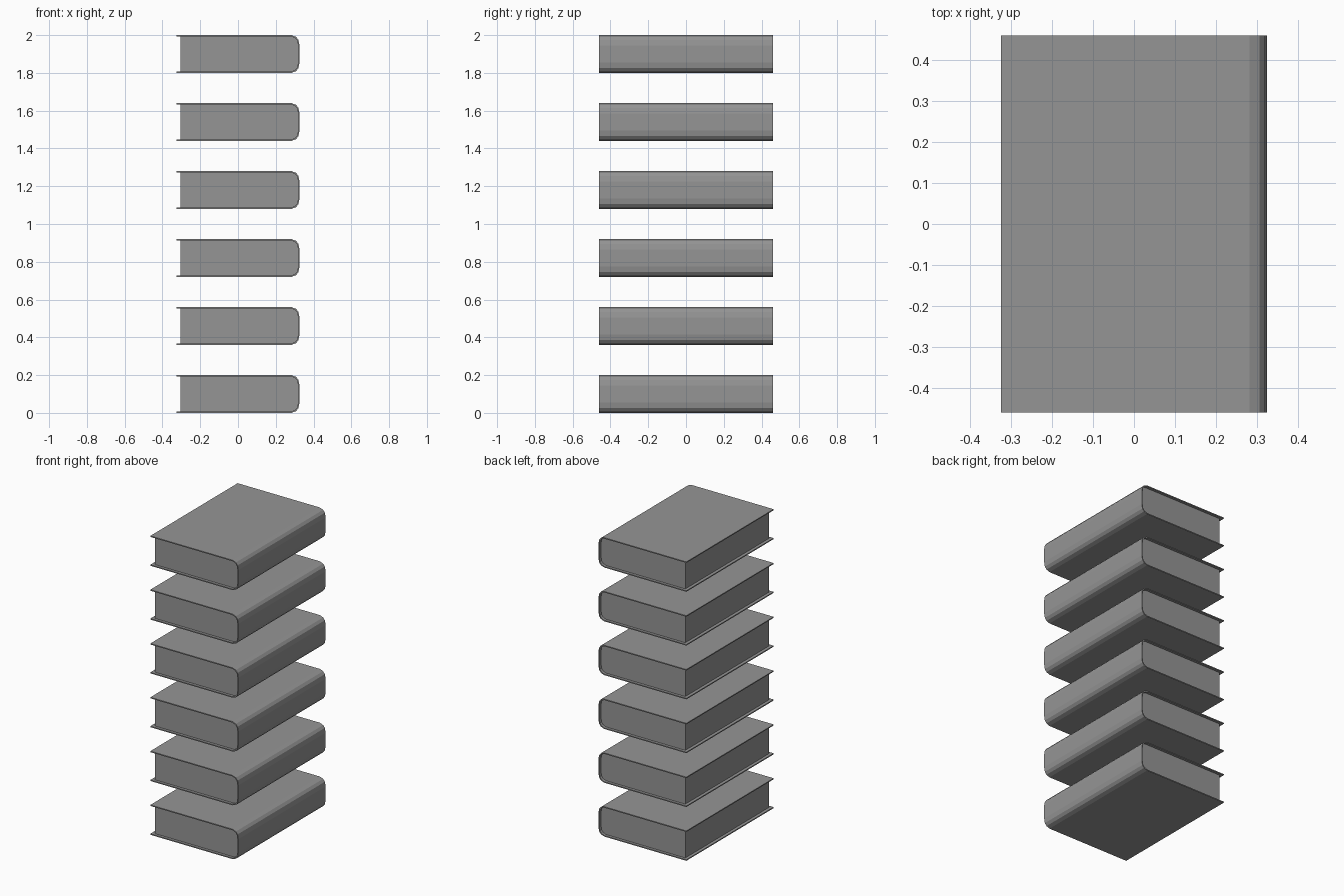
import bpy, bmesh

if "Cube" in bpy.data.objects:
    bpy.data.objects.remove(bpy.data.objects["Cube"])

H, D, T = 0.2, 0.4615, 0.007   # book height, half depth, cover thickness

dark_grey = bpy.data.materials.new("dark_grey")
dark_grey.diffuse_color = (0.3, 0.3, 0.3, 1)
dark_grey.use_nodes = True
dark_grey.node_tree.nodes["Principled BSDF"].inputs["Base Color"].default_value = dark_grey.diffuse_color


def extrude_profile(name, pts, half, z):
    """Closed x-z profile extruded along y."""
    bm = bmesh.new()
    face = bm.faces.new([bm.verts.new((x, -half, h)) for x, h in pts])
    ext = bmesh.ops.extrude_face_region(bm, geom=[face])
    moved = [v for v in ext['geom'] if isinstance(v, bmesh.types.BMVert)]
    bmesh.ops.translate(bm, verts=moved, vec=(0, 2 * half, 0))
    bmesh.ops.recalc_face_normals(bm, faces=bm.faces)
    me = bpy.data.meshes.new(name)
    bm.to_mesh(me)
    bm.free()
    me.materials.append(dark_grey)
    ob = bpy.data.objects.new(name, me)
    bpy.context.collection.objects.link(ob)
    ob.location.z = z
    return ob


def mirrored(half):
    return half + [(x, H - h) for x, h in reversed(half)]


# Upper half of the faceted spine, outer and inner lines
outer = mirrored([(0.283, H), (0.307, H - 0.009),
                  (0.320, H - 0.025), (0.3255, H - 0.055)])
inner = mirrored([(0.281, H - T), (0.302, H - T - 0.008),
                  (0.3135, H - T - 0.022), (0.3185, H - T - 0.049)])

cover = ([(-0.3255, H)] + outer + [(-0.3255, 0), (-0.3255, T)]
         + inner[::-1] + [(-0.3255, H - T)])
# Remove the repeated lower corner handled by the outer line
pages = [(-0.305, H - T)] + inner + [(-0.305, T)]

# Six evenly spaced books, pages set back from the cover edges
for i in range(6):
    z = i * 0.36
    extrude_profile(f"book_cover_{i + 1}", cover, D, z)
    extrude_profile(f"page_block_{i + 1}", pages, D - 0.018, z)
